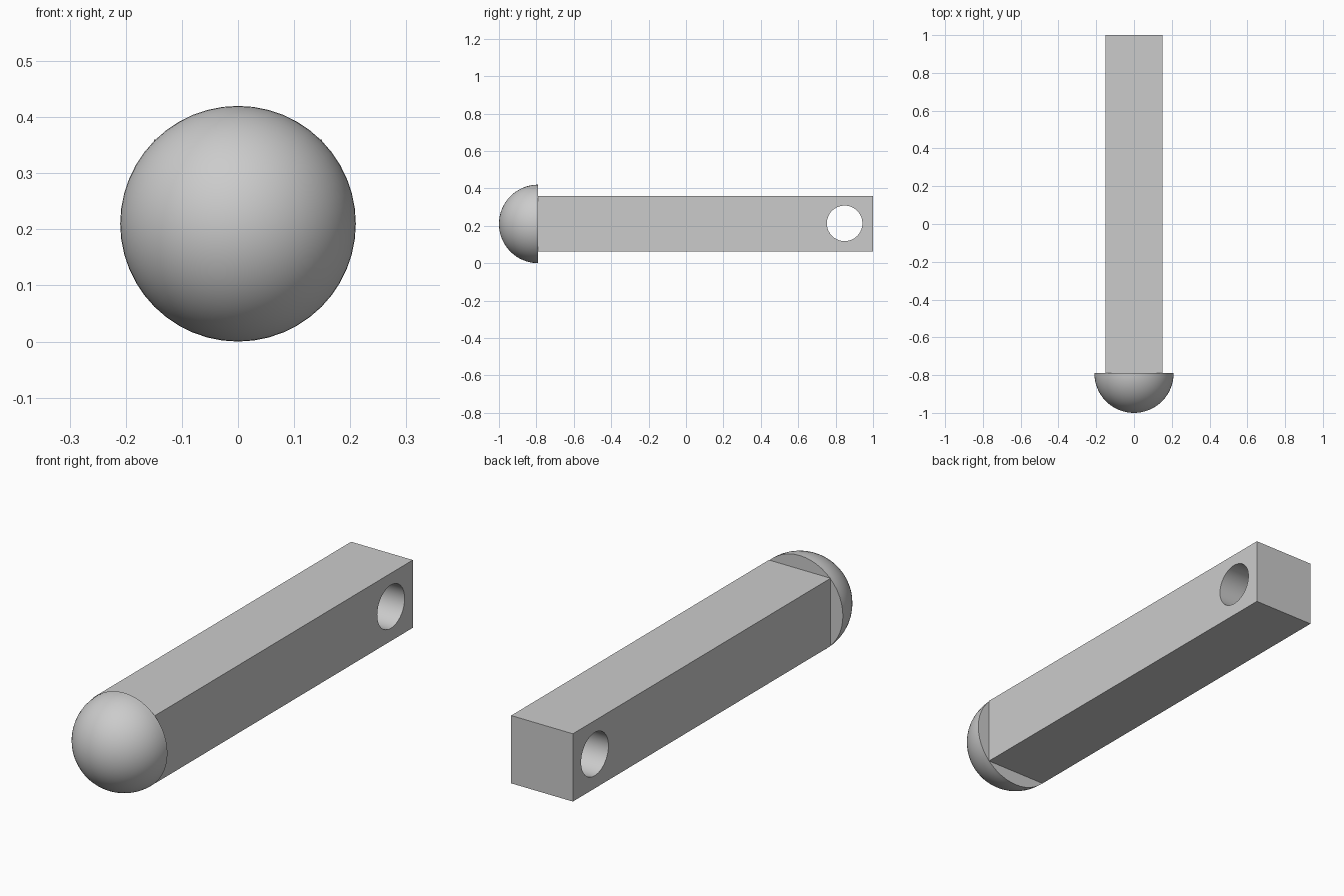
import bpy, bmesh, math
from mathutils import Matrix

if "Cube" in bpy.data.objects:
    bpy.data.objects.remove(bpy.data.objects["Cube"])

ZC = 0.21        # axis height
Y_JOIN = -0.79   # where the dome meets the bar
R = 0.21         # dome radius


def smooth(obj):
    bpy.ops.object.select_all(action='DESELECT')
    obj.select_set(True)
    bpy.context.view_layer.objects.active = obj
    bpy.ops.object.shade_smooth_by_angle(angle=math.radians(30))


# Square bar
bpy.ops.mesh.primitive_cube_add(size=1, location=(0, (1 + Y_JOIN) / 2, ZC + 0.001))
bar = bpy.context.object
bar.name = "square_bar"
bar.scale = (0.3, 1 - Y_JOIN, 0.298)
bpy.ops.object.transform_apply(location=False, rotation=False, scale=True)

# Round cross hole near the back end
bpy.ops.mesh.primitive_cylinder_add(vertices=64, radius=0.095, depth=0.6,
                                    location=(0, 0.848, ZC + 0.003),
                                    rotation=(0, math.pi / 2, 0))
cutter = bpy.context.object
cutter.name = "hole_cutter"
cutter.hide_render = True
cut = bar.modifiers.new("hole", 'BOOLEAN')
cut.operation = 'DIFFERENCE'
cut.solver = 'EXACT'
cut.object = cutter
bpy.context.view_layer.objects.active = bar
bpy.ops.object.modifier_apply(modifier=cut.name)
bpy.data.objects.remove(cutter)
smooth(bar)

# Hemispherical head, flat side facing the bar
bm = bmesh.new()
bmesh.ops.create_uvsphere(bm, u_segments=48, v_segments=32, radius=R,
                          matrix=Matrix.Rotation(math.pi / 2, 4, 'X'))
bmesh.ops.delete(bm, geom=[v for v in bm.verts if v.co.y > 1e-4], context='VERTS')
bmesh.ops.contextual_create(bm, geom=[e for e in bm.edges if e.is_boundary])
bmesh.ops.recalc_face_normals(bm, faces=bm.faces)
mesh = bpy.data.meshes.new("domed_head")
bm.to_mesh(mesh)
bm.free()
head = bpy.data.objects.new("domed_head", mesh)
head.location = (0, Y_JOIN, ZC)
bpy.context.collection.objects.link(head)
smooth(head)
